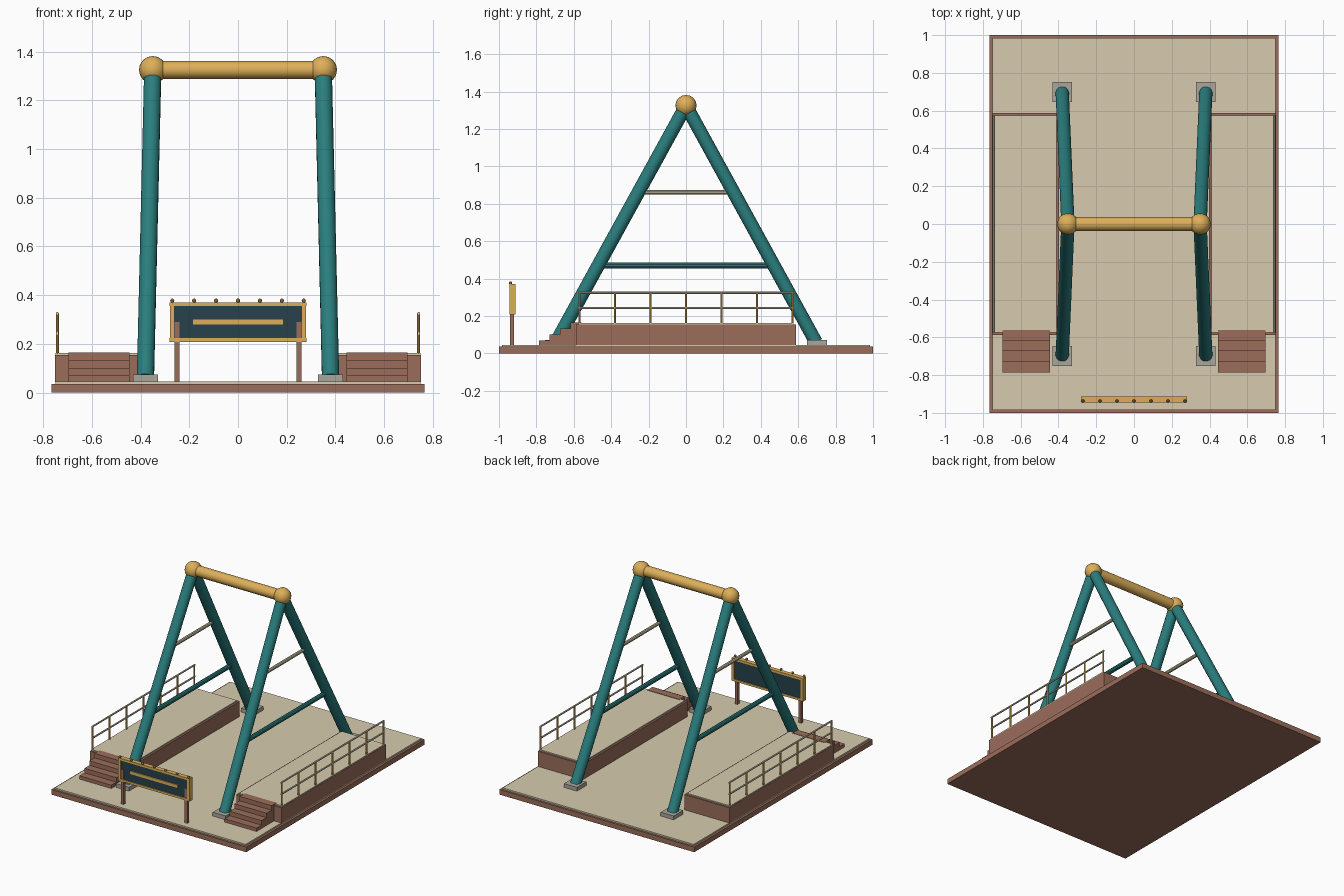
import bpy
from mathutils import Vector

if "Cube" in bpy.data.objects:
    bpy.data.objects.remove(bpy.data.objects["Cube"])


def mat(name, r, g, b):
    m = bpy.data.materials.new(name)
    m.diffuse_color = (r, g, b, 1)
    m.use_nodes = True
    m.node_tree.nodes["Principled BSDF"].inputs["Base Color"].default_value = m.diffuse_color
    return m


BROWN = mat("brown", .33, .155, .105)
CREAM = mat("cream", .68, .60, .43)
GOLD = mat("gold", .73, .43, .10)
TEAL = mat("teal", .023, .205, .205)
NAVY = mat("navy", .02, .053, .07)
STONE = mat("stone", .40, .38, .33)
BULB = mat("bulb", .30, .18, .06)


def finish(name, m, smooth=False):
    o = bpy.context.object
    o.name = name
    o.data.materials.append(m)
    if smooth:
        bpy.ops.object.shade_smooth_by_angle()
    return o


def box(name, x0, x1, y0, y1, z0, z1, m):
    bpy.ops.mesh.primitive_cube_add(size=1, location=((x0 + x1) / 2, (y0 + y1) / 2, (z0 + z1) / 2))
    bpy.context.object.scale = (abs(x1 - x0), y1 - y0, z1 - z0)
    bpy.ops.object.transform_apply(location=False, rotation=False, scale=True)
    return finish(name, m)


def tube(name, a, b, r, m, sides=14):
    a, b = Vector(a), Vector(b)
    d = b - a
    bpy.ops.mesh.primitive_cylinder_add(vertices=sides, radius=r, depth=d.length, location=(a + b) / 2)
    bpy.context.object.rotation_euler = d.to_track_quat('Z', 'Y').to_euler()
    return finish(name, m, True)


def ball(name, loc, r, m, seg=16, rings=8):
    bpy.ops.mesh.primitive_uv_sphere_add(segments=seg, ring_count=rings, radius=r, location=loc)
    return finish(name, m, True)


# Base slab and deck
box("base", -.765, .765, -1, 1, 0, .036, BROWN)
box("base_deck", -.75, .75, -.985, .985, .036, .046, CREAM)

# Top axle
AXLE_Z = 1.325
tube("top_beam", (-.35, 0, AXLE_Z), (.35, 0, AXLE_Z), .037, GOLD)

FOOT = Vector((.38, .695, .06))
for s, side in ((-1, "left"), (1, "right")):
    # A-frame
    ball(side + "_hub", (s * .35, 0, AXLE_Z), .057, GOLD)
    for t, end in ((-1, "front"), (1, "back")):
        tube(f"{side}_{end}_leg", (s * FOOT.x, t * FOOT.y, FOOT.z), (s * .35, 0, AXLE_Z), .036, TEAL)
        box(f"{side}_{end}_foot", s * .38 - .051, s * .38 + .051, t * .70 - .053, t * .70 + .053,
            .044, .073, STONE)
    for name, z, r, m in (("lower_brace", .47, .016, TEAL), ("upper_brace", .862, .012, CREAM)):
        k = (AXLE_Z - z) / (AXLE_Z - FOOT.z)
        x, y = s * (.35 + .03 * k), FOOT.y * k
        tube(f"{side}_{name}", (x, -y, z), (x, y, z), r, m, 10)

    # Boarding platform
    box(side + "_platform", *sorted((s * .398, s * .752)), -.588, .588, .044, .154, BROWN)
    box(side + "_platform_deck", *sorted((s * .41, s * .75)), -.575, .575, .154, .162, CREAM)

    # Stairs
    for i in range(4):
        box(f"{side}_step_{i + 1}", *sorted((s * .445, s * .695)), -.785 + i * .056, -.56,
            .044, .07 + i * .0315, BROWN)

    # Railing
    for i in range(7):
        y = -.57 + i * .19
        tube(f"{side}_rail_post_{i + 1}", (s * .742, y, .158), (s * .742, y, .325), .006, GOLD, 8)
    for name, z in (("mid_rail", .243), ("top_rail", .325)):
        tube(f"{side}_{name}", (s * .742, -.577, z), (s * .742, .577, z), .006, CREAM, 8)

    # Sign posts and frame sides
    box(side + "_sign_post", s * .25 - .01, s * .25 + .01, -.94, -.92, .044, .29, BROWN)
    box(side + "_sign_frame", s * .271 - .009, s * .271 + .009, -.944, -.912, .21, .368, GOLD)

# Sign board
box("sign_panel", -.27, .27, -.938, -.917, .217, .362, NAVY)
box("sign_frame_top", -.281, .281, -.944, -.912, .355, .37, GOLD)
box("sign_frame_bottom", -.281, .281, -.944, -.912, .208, .223, GOLD)
box("sign_stripe", -.185, .185, -.944, -.936, .279, .3, GOLD)
for i in range(7):
    ball(f"sign_bulb_{i + 1}", (-.27 + i * .09, -.938, .377), .009, BULB, 10, 6)
